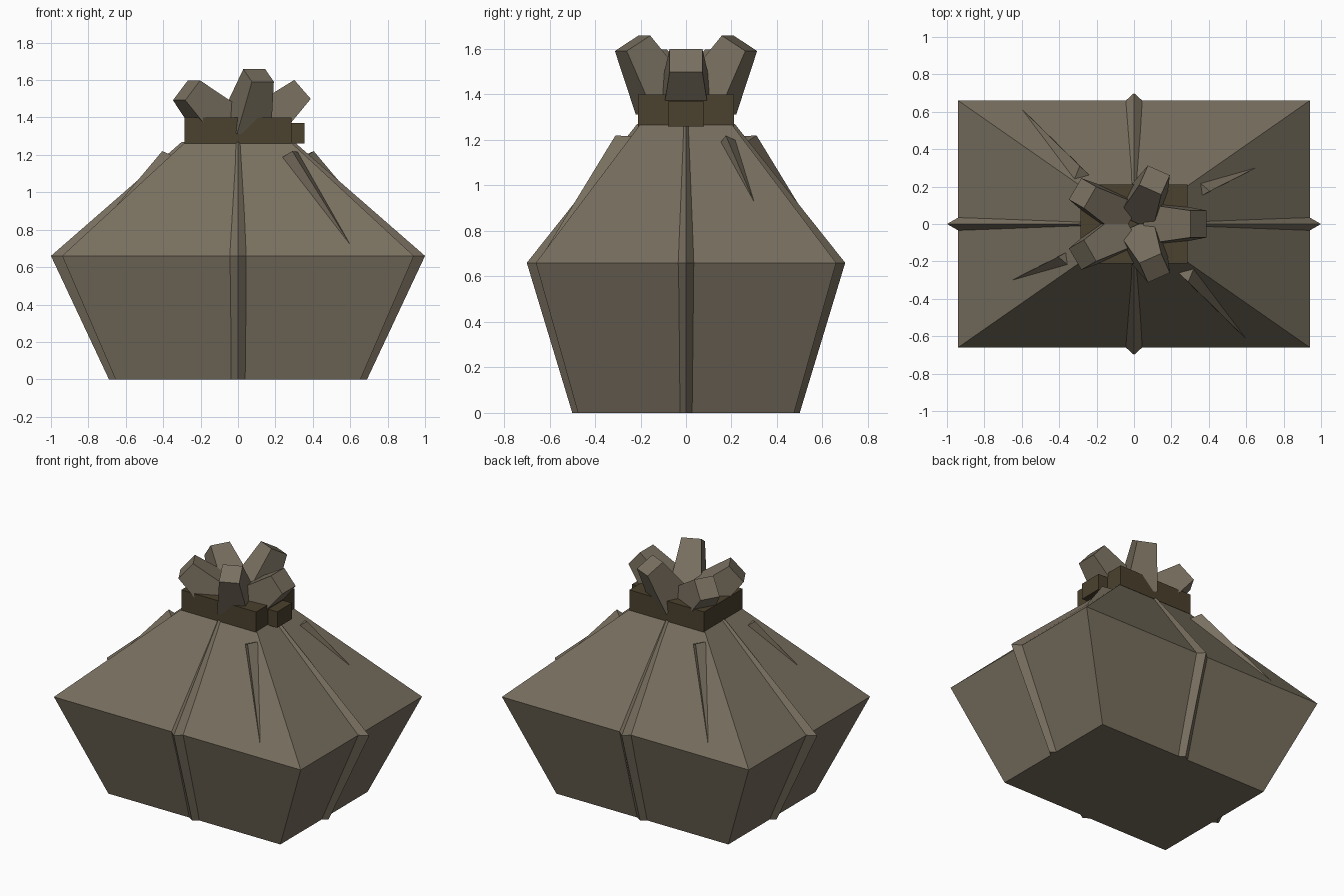
import bpy, bmesh
from math import radians, cos, sin
from mathutils import Vector

if "Cube" in bpy.data.objects:
    bpy.data.objects.remove(bpy.data.objects["Cube"])


def material(name, rgb):
    m = bpy.data.materials.new(name)
    m.diffuse_color = (*rgb, 1)
    m.use_nodes = True
    m.node_tree.nodes["Principled BSDF"].inputs["Base Color"].default_value = m.diffuse_color
    return m


CLOTH = material("cloth", (0.19, 0.16, 0.115))
CORD = material("cord", (0.07, 0.052, 0.026))


def loft(name, rings, mat):
    """Closed solid through rings with equal point counts (one-point ring = tip)."""
    bm = bmesh.new()
    vs = [[bm.verts.new(p) for p in r] for r in rings]
    for a, b in zip(vs, vs[1:]):
        n = len(a)
        for i in range(n):
            j = (i + 1) % n
            bm.faces.new((a[i], a[j], b[0]) if len(b) == 1 else (a[i], a[j], b[j], b[i]))
    for r in (vs[0], vs[-1]):
        if len(r) > 2:
            bm.faces.new(r)
    bmesh.ops.recalc_face_normals(bm, faces=bm.faces)
    me = bpy.data.meshes.new(name)
    bm.to_mesh(me)
    bm.free()
    me.materials.append(mat)
    ob = bpy.data.objects.new(name, me)
    bpy.context.collection.objects.link(ob)
    return ob


def rect(x, y, z, cx=0):
    return [(cx - x, -y, z), (cx + x, -y, z), (cx + x, y, z), (cx - x, y, z)]


# Sack body
loft("sack_body", [rect(.655, .475, 0), rect(.94, .66, .66), rect(.28, .2, 1.27),
                   rect(.26, .19, 1.36)], CLOTH)

# Seam ridges down the middle of each side: (z, half width, base, crest)
SEAM_Y = [(0, .045, .47, .5), (.66, .055, .65, .7), (1.27, .018, .19, .215)]
SEAM_X = [(0, .03, .65, .69), (.66, .04, .93, 1.0), (1.27, .015, .27, .3)]
for s, side in ((-1, "front"), (1, "back")):
    loft(side + "_seam", [[(-w, s * b, z), (w, s * b, z), (0, s * c, z)]
                          for z, w, b, c in SEAM_Y], CLOTH)
for s, side in ((-1, "left"), (1, "right")):
    loft(side + "_seam", [[(s * b, -w, z), (s * b, w, z), (s * c, 0, z)]
                          for z, w, b, c in SEAM_X], CLOTH)

# Pointed cloth creases, repeated with a half turn about z
CREASES = {
    "front_crease": ([(.225, -.25, 1.18), (.325, -.225, 1.215), (.29, -.31, 1.22)], (.6, -.615, .72)),
    "side_crease": ([(.35, .145, 1.18), (.335, .235, 1.19), (.405, .175, 1.22)], (.72, .335, .845)),
}
for name, (base, tip) in CREASES.items():
    for s in (1, -1):
        turn = lambda p: (s * p[0], s * p[1], p[2])
        loft(name, [[turn(p) for p in base], [turn(tip)]], CLOTH)

# Cord band and knot
loft("cord_band", [rect(.285, .21, 1.26), rect(.285, .21, 1.40)], CORD)
loft("cord_knot", [rect(.055, .08, 1.26, .3), rect(.055, .08, 1.37, .3)], CORD)


# Gathered cloth tufts: tapered blocks fanning out of the neck
def tuft(tip, heading, elevation, length, tip_half, base_half):
    h, e = radians(heading), radians(elevation)
    axis = Vector((cos(h) * cos(e), sin(h) * cos(e), sin(e)))
    side = Vector((-sin(h), cos(h), 0))
    up = axis.cross(side)
    tip = Vector(tip)

    def ring(c, half):
        u, v = half
        return [c + side * a * u + up * b * v for a, b in ((-1, -1), (1, -1), (1, 1), (-1, 1))]
    loft("neck_tuft", [ring(tip - axis * length, base_half), ring(tip, tip_half)], CLOTH)


tuft((.345, 0, 1.55), 0, 41, .29, (.072, .067), (.108, .115))
for s in (1, -1):
    tuft((.11, s * .235, 1.625), s * 66, 59, .3, (.064, .066), (.1, .11))
    tuft((-.275, s * .165, 1.545), s * 150, 41, .29, (.066, .07), (.1, .115))
